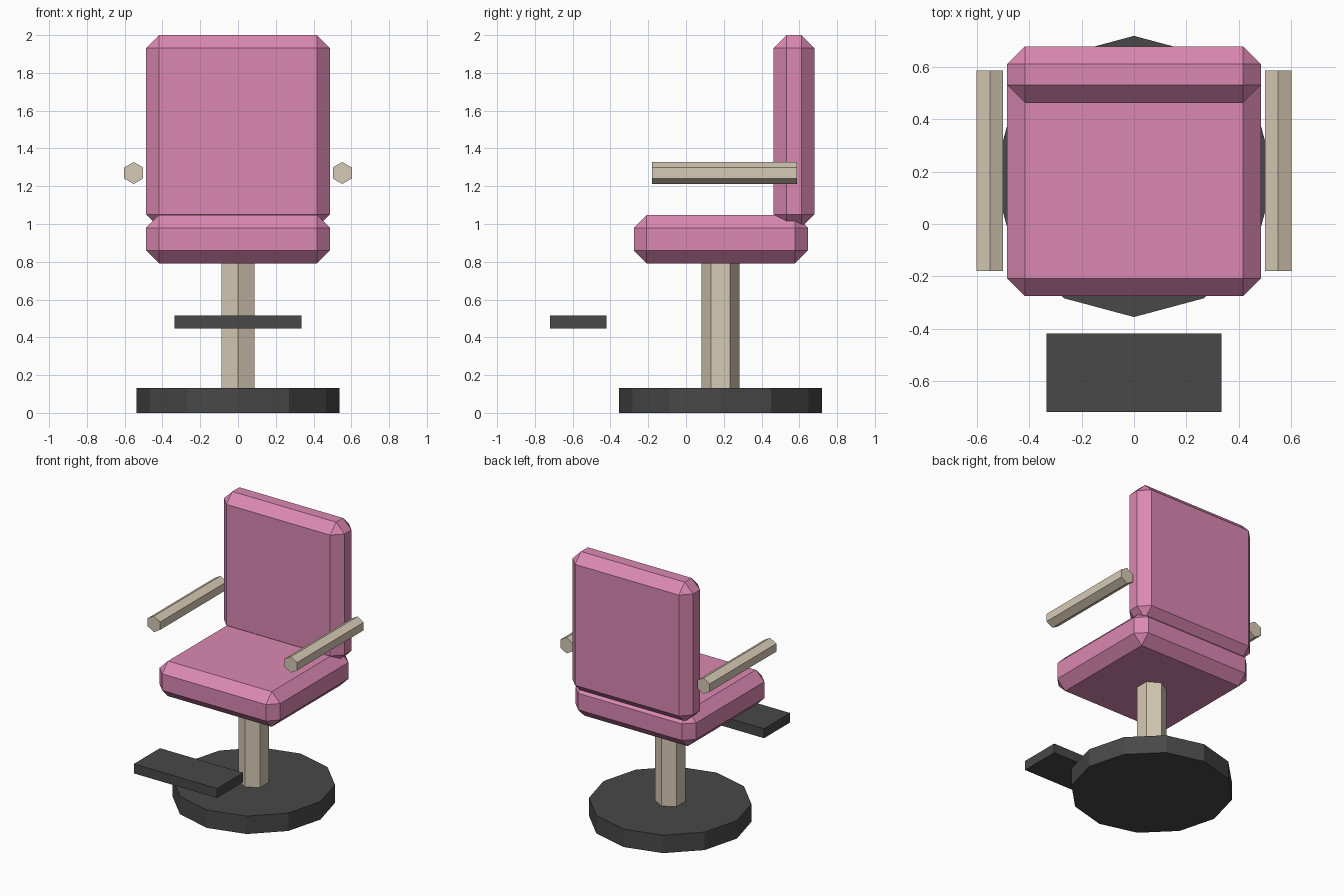
import bpy, bmesh, math
from mathutils import Matrix, Vector

if "Cube" in bpy.data.objects:
    bpy.data.objects.remove(bpy.data.objects["Cube"])


def material(name, srgb):
    m = bpy.data.materials.new(name)
    m.diffuse_color = [((c / 255 + 0.055) / 1.055) ** 2.4 for c in srgb] + [1.0]
    m.use_nodes = True
    m.node_tree.nodes["Principled BSDF"].inputs["Base Color"].default_value = m.diffuse_color
    return m


PINK = material("pink upholstery", (219, 136, 178))
BEIGE = material("beige frame", (214, 202, 181))
DARK = material("dark grey", (72, 72, 72))


def finish(name, bm, mat):
    bmesh.ops.recalc_face_normals(bm, faces=bm.faces)
    mesh = bpy.data.meshes.new(name)
    bm.to_mesh(mesh)
    bm.free()
    mesh.materials.append(mat)
    ob = bpy.data.objects.new(name, mesh)
    bpy.context.collection.objects.link(ob)
    return ob


def box(name, lo, hi, mat, chamfer=0):
    lo, hi = Vector(lo), Vector(hi)
    bm = bmesh.new()
    bmesh.ops.create_cube(bm, size=1, matrix=Matrix.Translation((lo + hi) / 2)
                          @ Matrix.Diagonal((*(hi - lo), 1)))
    if chamfer:
        bmesh.ops.bevel(bm, geom=bm.edges[:], offset=chamfer, segments=1,
                        affect='EDGES', clamp_overlap=True)
    return finish(name, bm, mat)


def prism(name, sides, r, start, axis, length, mat, turn=0):
    """Regular prism along z or y; turn rotates the polygon about its axis."""
    a, b = ((1, 0, 0), (0, 1, 0)) if axis == 'Z' else ((1, 0, 0), (0, 0, 1))
    a, b, start = Vector(a), Vector(b), Vector(start)
    bm = bmesh.new()
    ring = []
    for i in range(sides):
        t = turn + 2 * math.pi * i / sides
        ring.append(bm.verts.new(start + r * (a * math.cos(t) + b * math.sin(t))))
    face = bm.faces.new(ring)
    out = bmesh.ops.extrude_face_region(bm, geom=[face], use_keep_orig=True)
    move = Vector((0, 0, length)) if axis == 'Z' else Vector((0, length, 0))
    bmesh.ops.translate(bm, vec=move,
                        verts=[g for g in out["geom"] if isinstance(g, bmesh.types.BMVert)])
    return finish(name, bm, mat)


# Cushions with single-step chamfers
box("seat", (-0.486, -0.276, 0.792), (0.486, 0.645, 1.048), PINK, 0.068)
box("backrest", (-0.486, 0.464, 0.983), (0.486, 0.68, 2.0), PINK, 0.068)

# Hexagonal armrests, point up
for side, sx in (("left", -1), ("right", 1)):
    prism(side + "_armrest", 6, 0.058, (sx * 0.552, -0.18, 1.27), 'Y', 0.767,
          BEIGE, math.pi / 2)

# Pedestal: hexagonal column on a twelve-sided disc
prism("column", 6, 0.1, (0, 0.182, 0.13), 'Z', 0.68, BEIGE, math.pi / 2)
prism("base", 12, 0.538, (0, 0.182, 0), 'Z', 0.131, DARK)

# Floating foot plate
box("footrest", (-0.335, -0.72, 0.447), (0.335, -0.42, 0.516), DARK)
